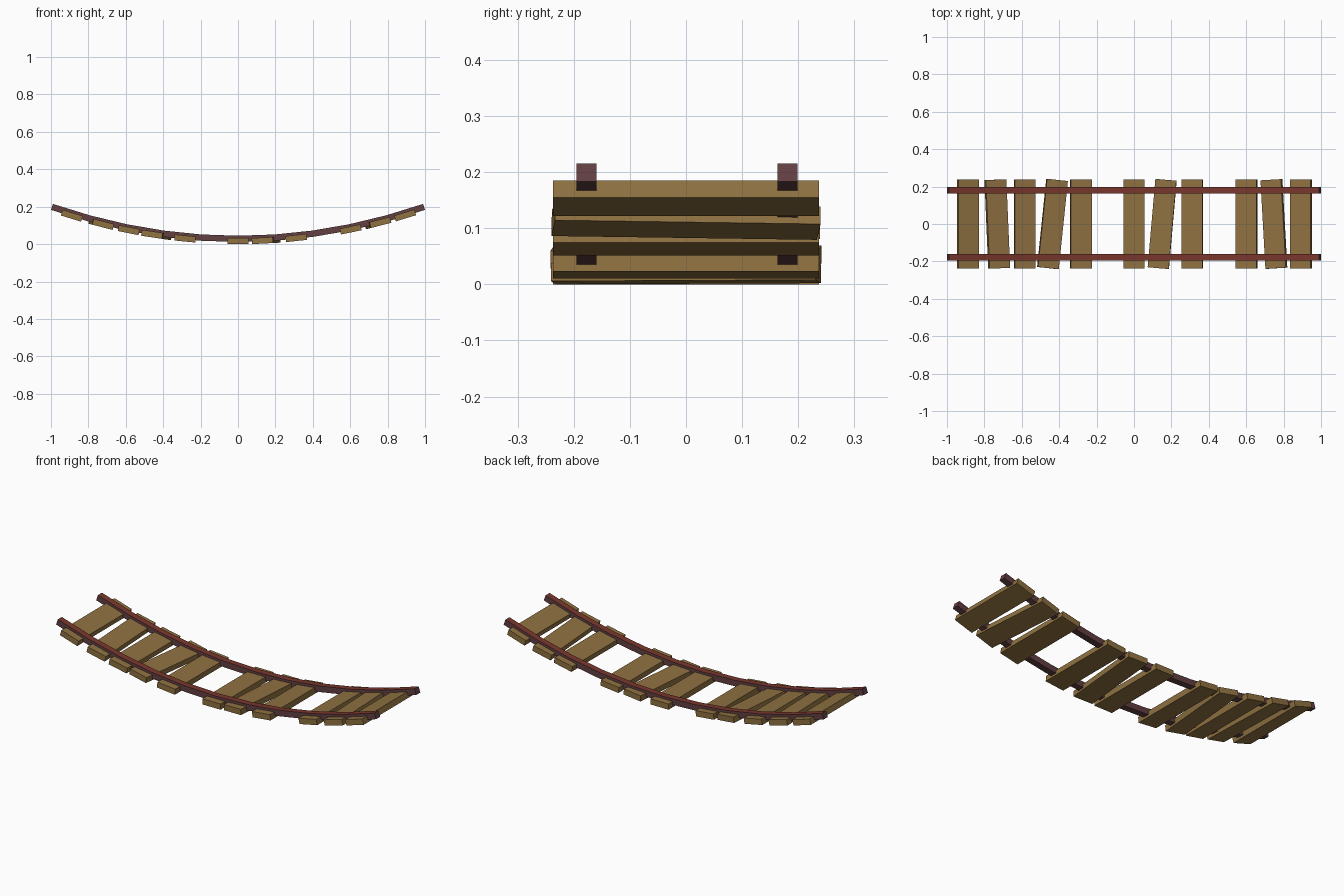
import bpy, bmesh, math
from mathutils import Matrix, Vector

if "Cube" in bpy.data.objects:
    bpy.data.objects.remove(bpy.data.objects["Cube"])


def material(name, col):
    m = bpy.data.materials.new(name)
    m.diffuse_color = (*col, 1)
    m.use_nodes = True
    m.node_tree.nodes["Principled BSDF"].inputs["Base Color"].default_value = m.diffuse_color
    return m


WOOD = material("plank wood", (0.275, 0.166, 0.053))
RED = material("rail top red", (0.190, 0.038, 0.026))
MAUVE = material("rail side mauve", (0.122, 0.050, 0.054))


def finish(name, bm, mats):
    bmesh.ops.recalc_face_normals(bm, faces=bm.faces[:])
    me = bpy.data.meshes.new(name)
    bm.to_mesh(me)
    bm.free()
    for m in mats:
        me.materials.append(m)
    ob = bpy.data.objects.new(name, me)
    bpy.context.collection.objects.link(ob)
    return ob


# Sagging curve shared by rails and planks
END, LOW, SAG = 0.995, 0.028, 0.171


def height(x):
    return LOW + SAG * (x / END) ** 2


def angle(x):
    return math.atan(2 * SAG * x / END ** 2)


# Rails: square section swept along the sag, red on the upper faces
def rail(name, y, segments=10, half_w=0.018, half_t=0.0168):
    bm = bmesh.new()
    rings = []
    for i in range(segments + 1):
        x = END * (2 * i / segments - 1)
        a = angle(x)
        n = Vector((-math.sin(a), 0, math.cos(a)))
        c = Vector((x, y, height(x)))
        rings.append([bm.verts.new(c + Vector((0, sy * half_w, 0)) + n * sz * half_t)
                      for sy, sz in ((-1, -1), (1, -1), (1, 1), (-1, 1))])
    for r, s in zip(rings, rings[1:]):
        for k in range(4):
            j = (k + 1) % 4
            f = bm.faces.new((r[k], r[j], s[j], s[k]))
            f.material_index = 1 if k == 2 else 0
    bm.faces.new(rings[0])
    bm.faces.new(rings[-1])
    finish(name, bm, (MAUVE, RED))


rail("front_rail", -0.1775)
rail("back_rail", 0.181)

# Planks: (x position, yaw in degrees), with two missing
PLANKS = [(-0.885, 0), (-0.728, 2.5), (-0.582, 0), (-0.434, -6), (-0.282, 0),
          (0.0, 0), (0.15, -5), (0.31, 0), (0.6, 0), (0.745, 3.3), (0.89, 0)]

for i, (x, yaw) in enumerate(PLANKS):
    a = angle(x)
    bm = bmesh.new()
    bmesh.ops.create_cube(bm, size=1)
    mat = (Matrix.Translation((x, 0, height(x)))
           @ Matrix.Rotation(-a, 4, 'Y')
           @ Matrix.Rotation(math.radians(yaw), 4, 'Z')
           @ Matrix.Translation((0, 0, -0.012))
           @ Matrix.Diagonal((0.113, 0.474, 0.032, 1)))
    bm.transform(mat)
    finish(f"plank_{i + 1}", bm, (WOOD,))
